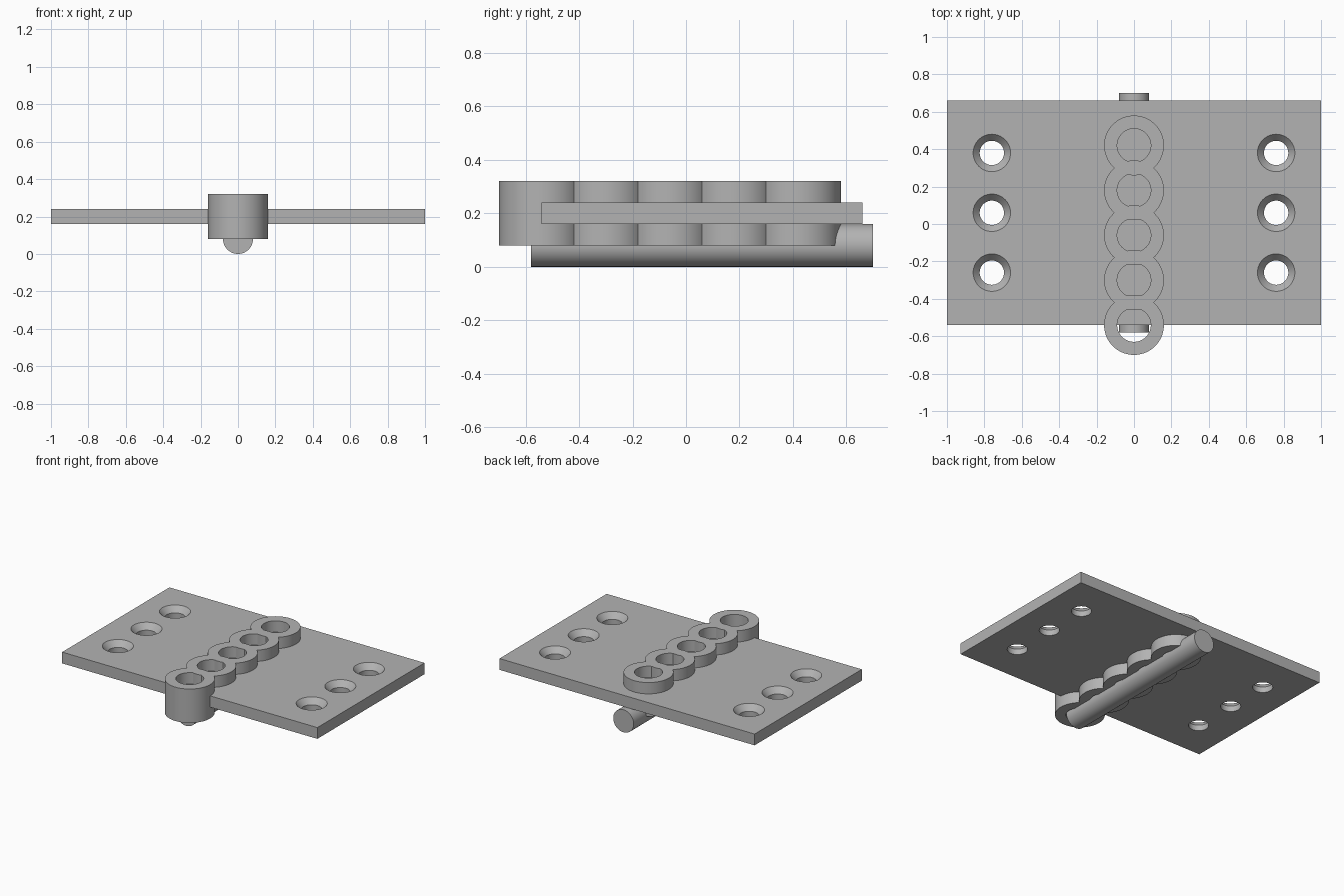
import bpy, bmesh, math
from mathutils import Matrix

if "Cube" in bpy.data.objects:
    bpy.data.objects.remove(bpy.data.objects["Cube"], do_unlink=True)

SEGMENTS = 64
GREY = (0.45, 0.45, 0.45, 1)
metal = bpy.data.materials.new("grey metal")
metal.use_nodes = True
metal.diffuse_color = GREY
metal.node_tree.nodes["Principled BSDF"].inputs["Base Color"].default_value = GREY


def add_object(name, bm):
    bmesh.ops.recalc_face_normals(bm, faces=bm.faces)
    mesh = bpy.data.meshes.new(name)
    bm.to_mesh(mesh)
    bm.free()
    mesh.materials.append(metal)
    obj = bpy.data.objects.new(name, mesh)
    bpy.context.collection.objects.link(obj)
    return obj


def smooth(obj):
    bpy.ops.object.select_all(action="DESELECT")
    obj.select_set(True)
    bpy.context.view_layer.objects.active = obj
    bpy.ops.object.shade_smooth_by_angle(angle=math.radians(30))


def lathe(bm, profile, x, y):
    """Revolve a closed (radius, z) profile about a vertical axis."""
    loops = []
    for i in range(SEGMENTS):
        a = math.tau * i / SEGMENTS
        loops.append([bm.verts.new((x + r * math.cos(a), y + r * math.sin(a), z))
                      for r, z in profile])
    n = len(profile)
    for i in range(SEGMENTS):
        p, q = loops[i], loops[(i + 1) % SEGMENTS]
        for j in range(n):
            k = (j + 1) % n
            bm.faces.new((p[j], q[j], q[k], p[k]))


def cutter_plug(bm, profile, x, y):
    """Stacked circles capped at both ends."""
    rings = []
    for r, z in profile:
        rings.append([bm.verts.new((x + r * math.cos(math.tau * i / SEGMENTS),
                                    y + r * math.sin(math.tau * i / SEGMENTS), z))
                      for i in range(SEGMENTS)])
    for low, high in zip(rings, rings[1:]):
        for i in range(SEGMENTS):
            k = (i + 1) % SEGMENTS
            bm.faces.new((low[i], low[k], high[k], high[i]))
    bm.faces.new(rings[0])
    bm.faces.new(rings[-1])


# Flat leaf plate
bm = bmesh.new()
bmesh.ops.create_cube(bm, size=1, matrix=Matrix.Translation((0, 0.06, 0.2))
                      @ Matrix.Diagonal((2, 1.2, 0.08, 1)))
plate = add_object("leaf_plate", bm)

# Countersunk screw holes, three on each side
bm = bmesh.new()
for side in (-1, 1):
    for row in range(3):
        cutter_plug(bm, [(0.065, 0.1), (0.065, 0.2), (0.1, 0.24), (0.1, 0.3)],
                    side * 0.76, -0.26 + 0.32 * row)
cutter = add_object("screw_hole_cutter", bm)
cutter.hide_render = True
cut = plate.modifiers.new("screw_holes", "BOOLEAN")
cut.operation = "DIFFERENCE"
cut.solver = "EXACT"
cut.object = cutter
bpy.context.view_layer.objects.active = plate
bpy.ops.object.modifier_apply(modifier=cut.name)
bpy.data.objects.remove(cutter, do_unlink=True)
smooth(plate)

# Row of overlapping ring knuckles
for i in range(5):
    bm = bmesh.new()
    lathe(bm, [(0.09, 0.08), (0.16, 0.08), (0.16, 0.32), (0.09, 0.32)],
          0, -0.54 + 0.24 * i)
    smooth(add_object(f"knuckle_{i + 1}", bm))

# Hinge pin lying under the plate
bm = bmesh.new()
bmesh.ops.create_cone(bm, cap_ends=True, segments=SEGMENTS, radius1=0.08, radius2=0.08,
                      depth=1.28, matrix=Matrix.Translation((0, 0.06, 0.08))
                      @ Matrix.Rotation(math.pi / 2, 4, "X"))
smooth(add_object("hinge_pin", bm))
